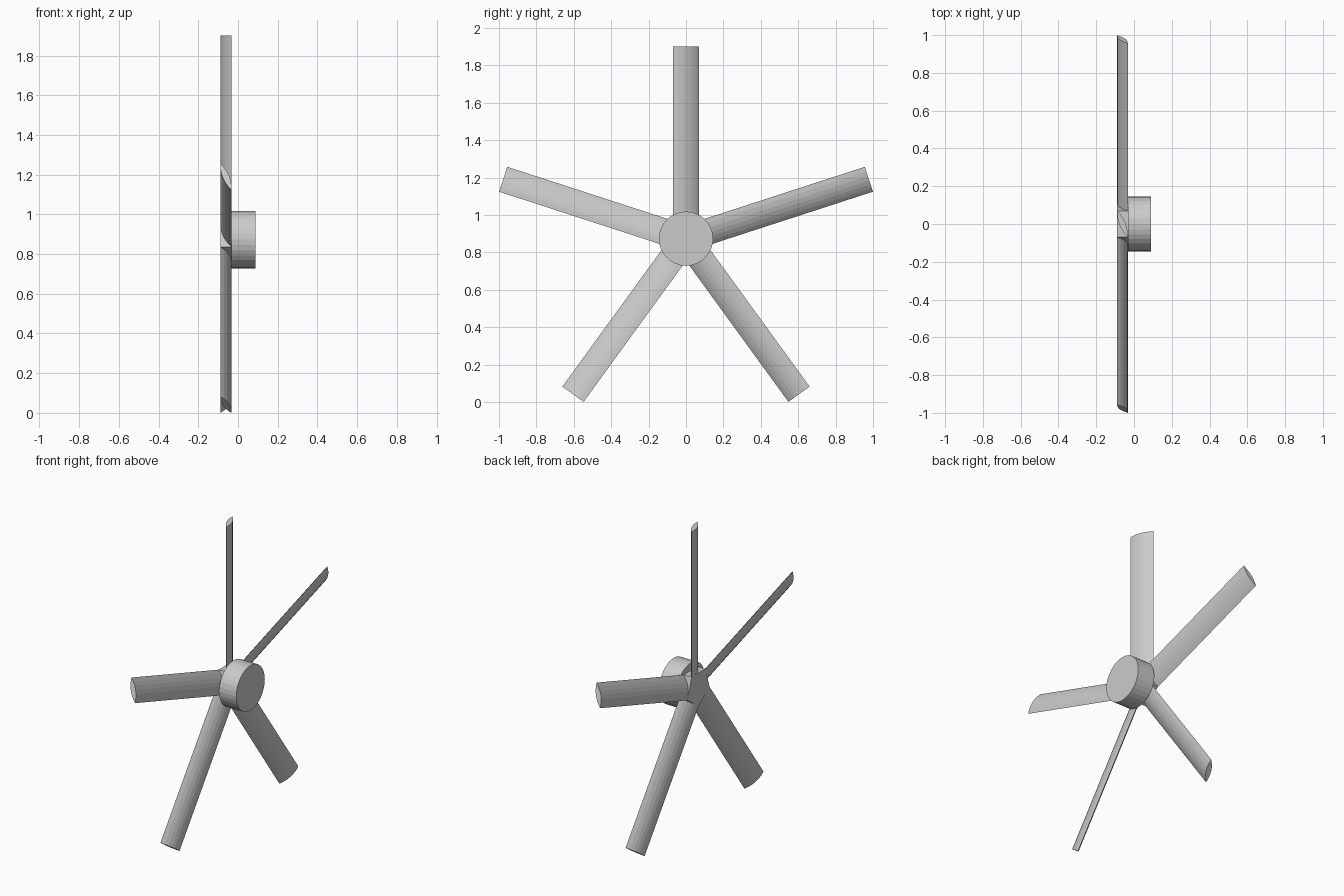
import bpy, bmesh, math
from mathutils import Vector

if "Cube" in bpy.data.objects:
    bpy.data.objects.remove(bpy.data.objects["Cube"])

CZ = 0.873            # height of the rotor axis
TIP = 1.028           # blade tip radius
X0, X1 = -0.089, -0.033
HALF_W = 0.07
APOTHEM = 0.096


def make_object(name, bm):
    bmesh.ops.recalc_face_normals(bm, faces=bm.faces)
    me = bpy.data.meshes.new(name)
    bm.to_mesh(me)
    bm.free()
    ob = bpy.data.objects.new(name, me)
    bpy.context.collection.objects.link(ob)
    return ob


def loft(name, a, b):
    """Closed prism between two matching loops of points."""
    bm = bmesh.new()
    va = [bm.verts.new(p) for p in a]
    vb = [bm.verts.new(p) for p in b]
    n = len(va)
    bm.faces.new(va)
    bm.faces.new(vb[::-1])
    for i in range(n):
        bm.faces.new((va[i], va[(i + 1) % n], vb[(i + 1) % n], vb[i]))
    return make_object(name, bm)


def ring(x, radius, sides, start=0.0):
    return [(x, radius * math.cos(start + math.tau * i / sides),
             CZ + radius * math.sin(start + math.tau * i / sides)) for i in range(sides)]


# lens-shaped blade section, tilted corner to corner: (x, tangential)
def lens(thickness=0.034, steps=6):
    a, b = Vector((X0, -HALF_W)), Vector((X1, HALF_W))
    d = (b - a).normalized()
    normal = Vector((d.y, -d.x))
    pts = []
    for i in range(2 * steps):
        f = i / steps if i < steps else 2 - i / steps
        side = 1 if i < steps else -1
        pts.append(a.lerp(b, f) + normal * side * thickness * 2 * f * (1 - f))
    return pts


# round motor hub and five-sided blade mount
loft("hub", ring(X1, 0.145, 32), ring(0.089, 0.145, 32))
loft("blade_mount", ring(X0, APOTHEM / math.cos(math.pi / 5), 5, math.radians(-90)),
     ring(X1, APOTHEM / math.cos(math.pi / 5), 5, math.radians(-90)))

# five blades around the x axis
section = lens()
for k in range(5):
    ang = math.radians(90 + 72 * k)
    c, s = math.cos(ang), math.sin(ang)
    root, tip = ([(x, r * c - t * s, CZ + r * s + t * c) for x, t in section]
                 for r in (APOTHEM, TIP))
    loft(f"blade_{k + 1}", root, tip)
